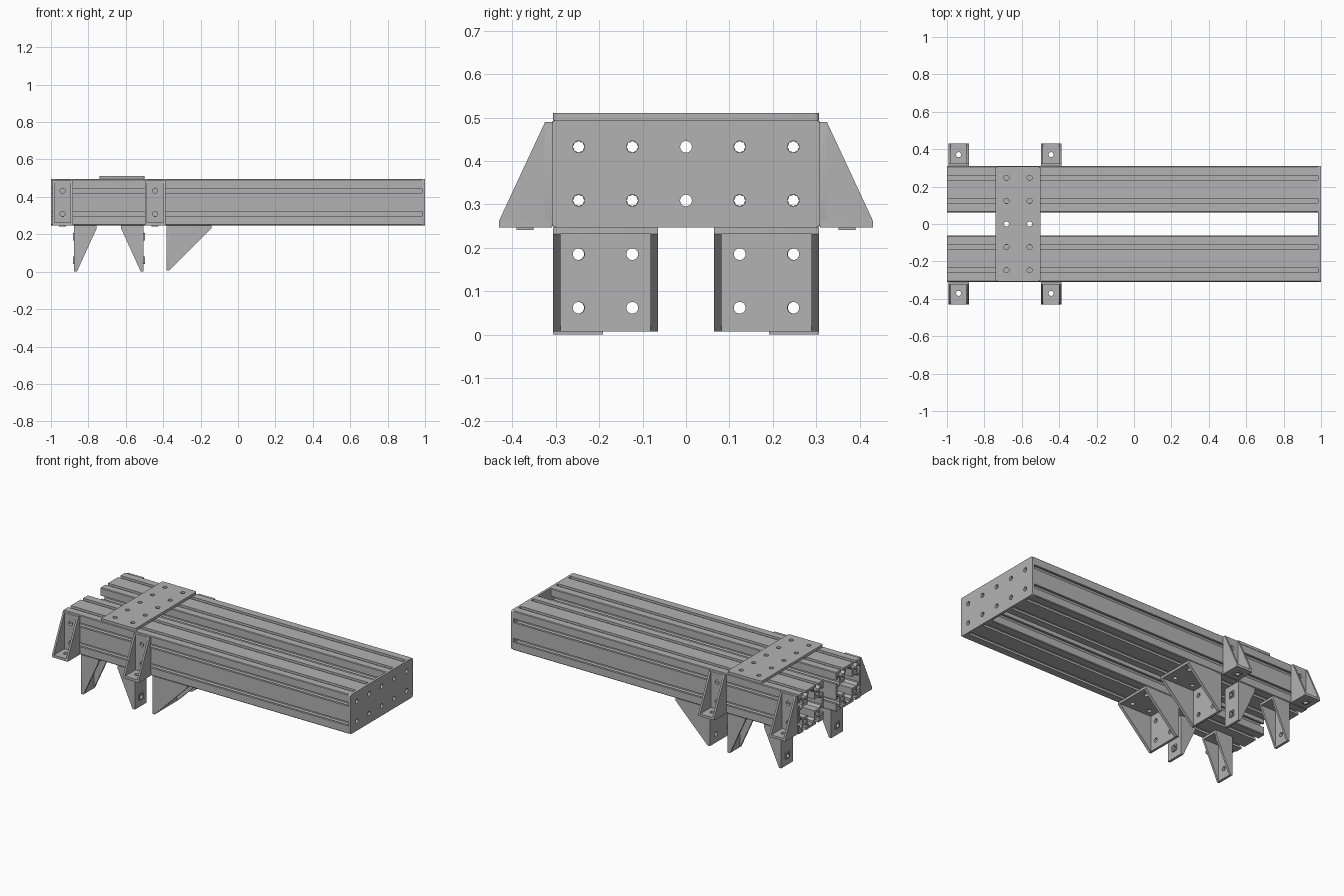
import bpy, bmesh, math
from mathutils import Matrix, Vector

cube = bpy.data.objects.get("Cube")
if cube:
    bpy.data.objects.remove(cube, do_unlink=True)

metal = bpy.data.materials.new("grey_metal")
GREY = (0.45, 0.45, 0.45, 1)
metal.diffuse_color = GREY
metal.use_nodes = True
metal.node_tree.nodes["Principled BSDF"].inputs["Base Color"].default_value = GREY

X, Y, Z = Vector((1, 0, 0)), Vector((0, 1, 0)), Vector((0, 0, 1))
CELL = 0.1236           # slot and hole spacing
HALF = CELL             # half the beam section
BEAM_Y, BEAM_Z = 0.1855, 0.371
BOTTOM, TOP = BEAM_Z - HALF, BEAM_Z + HALF
PLATE = 0.0155
HOLE = 0.0135


def circle(u, v, r, n=24):
    return [(u + r * math.cos(i * math.tau / n), v + r * math.sin(i * math.tau / n)) for i in range(n)]


def star(u, v, r1, r2, n=16):
    return [(u + r * math.cos(i * math.tau / n), v + r * math.sin(i * math.tau / n))
            for i in range(n) for r in [r1 if i % 2 else r2]]


def rounded(u0, v0, u1, v1, r):
    pts = []
    corners = [(u1 - r, v1 - r), (u0 + r, v1 - r), (u0 + r, v0 + r), (u1 - r, v0 + r)]
    for k, (u, v) in enumerate(corners):
        for i in range(5):
            a = (k + i / 4) * math.pi / 2
            pts.append((u + r * math.cos(a), v + r * math.sin(a)))
    return pts


def quarter_turns(points):
    """Repeat a section outline around the four sides."""
    out = []
    for k in range(4):
        for u, v in points:
            for _ in range(k):
                u, v = -v, u
            out.append((u, v))
    return out


def build(name, parts):
    """Extrude each outline (first loop outside, the rest holes) into one object.
    A part is (loops, origin, u axis, v axis, extrusion vector)."""
    bm = bmesh.new()
    for loops, origin, u, v, push in parts:
        curve = bpy.data.curves.new("outline", "CURVE")
        curve.dimensions, curve.fill_mode = "2D", "BOTH"
        curve.extrude = push.length / 2
        for loop in loops:
            spline = curve.splines.new("POLY")
            spline.points.add(len(loop) - 1)
            for p, (a, b) in zip(spline.points, loop):
                p.co = (a, b, 0, 1)
            spline.use_cyclic_u = True
        temp = bpy.data.objects.new("outline", curve)
        bpy.context.collection.objects.link(temp)
        graph = bpy.context.evaluated_depsgraph_get()
        mesh = bpy.data.meshes.new_from_object(temp.evaluated_get(graph))
        frame = Matrix((u, v, push.normalized())).transposed().to_4x4()
        frame.translation = Vector(origin) + push / 2
        mesh.transform(frame)
        bm.from_mesh(mesh)
        bpy.data.meshes.remove(mesh)
        bpy.data.objects.remove(temp, do_unlink=True)
        bpy.data.curves.remove(curve)
    bmesh.ops.remove_doubles(bm, verts=bm.verts, dist=0.00002)
    bmesh.ops.recalc_face_normals(bm, faces=bm.faces)
    for f in bm.faces:
        f.material_index = 0
    mesh = bpy.data.meshes.new(name)
    bm.to_mesh(mesh)
    bm.free()
    mesh.materials.clear()
    mesh.materials.append(metal)
    obj = bpy.data.objects.new(name, mesh)
    bpy.context.collection.objects.link(obj)
    bpy.ops.object.select_all(action="DESELECT")
    obj.select_set(True)
    bpy.context.view_layer.objects.active = obj
    bpy.ops.object.shade_smooth_by_angle(angle=math.radians(30))
    return obj


# Slotted beam section: two T-slots per side, four screw cores, hollow middle
slot = [(0, 0.0125), (0.014, 0.0125), (0.014, 0.031), (0.023, 0.031), (0.038, 0.0155)]
side = [(HALF, -HALF + 0.004)]
for centre in (-CELL / 2, CELL / 2):
    side += [(HALF - d, centre - w) for d, w in slot]
    side += [(HALF - d, centre + w) for d, w in reversed(slot)]
side.append((HALF, HALF - 0.004))
arm = [(0.036, -0.036), (0.082, -0.036), (0.095, -0.023), (0.109, -0.023)]
arm += [(u, -v) for u, v in reversed(arm[1:])]
section = [quarter_turns(side), quarter_turns(arm)]
section += [star(a * CELL / 2, b * CELL / 2, 0.0115, 0.0135) for a in (-1, 1) for b in (-1, 1)]

for label, s in (("left", 1), ("right", -1)):
    # the front faces -y, so these names follow the row in depth
    build("back_beam" if s > 0 else "front_beam",
          [(section, (-1, s * BEAM_Y, BEAM_Z), Y, Z, X * (2 - PLATE))])

# End plate and top joining plate, two rows of five holes each
rows = [k * CELL for k in (-2, -1, 0, 1, 2)]
WIDE = BEAM_Y + HALF
end_loops = [rounded(-WIDE, -HALF, WIDE, HALF, 0.01)]
end_loops += [circle(y, z, HOLE) for y in rows for z in (-CELL / 2, CELL / 2)]
build("end_plate", [(end_loops, (1 - PLATE, 0, BEAM_Z), Y, Z, X * PLATE)])
top_loops = [rounded(-0.12, -WIDE + 0.003, 0.12, WIDE - 0.003, 0.01)]
top_loops += [circle(x, y, HOLE) for y in rows for x in (-CELL / 2, CELL / 2)]
build("top_plate", [(top_loops, (-0.62, 0, TOP), X, Y, Z * (PLATE + 0.001))])


def bracket(name, origin, a, b, w, reach, height, width, wall, columns, tab_a=False, tab_b=False):
    """Gusset bracket: a leg along a, a leg along b, and two sloped side walls."""
    o = Vector(origin)
    t, h = 0.0155, width / 2
    holes_a = [d for d in (CELL / 2, CELL * 1.5) if d < reach]
    holes_b = [d for d in (CELL / 2, CELL * 1.5) if d < height]

    def leg(length, holes):
        return [rounded(-h, 0, h, length, 0.004)] + [circle(c, d, HOLE) for c in columns for d in holes]

    parts = [(leg(reach, holes_a), o, w, a, b * t), (leg(height, holes_b), o, w, b, a * t)]
    gusset = [(0, 0), (reach, 0), (reach, t), (t, height), (0, height)]
    for start, push in ((-h, wall), (h, -wall)):
        parts.append(([gusset], o + w * start, a, b, w * push))
    # Raised locating pads around the free holes
    for on, along, out, holes in ((tab_a, a, b, holes_a), (tab_b, b, a, holes_b)):
        if on:
            for d in holes:
                pad = [rounded(-0.019, d - 0.02, 0.019, d + 0.02, 0.003), circle(0, d, HOLE)]
                parts.append((pad, o, w, along, out * -0.006))
    build(name, parts)


for row, s in (("back", 1), ("front", -1)):
    # Brackets on the outer sides of the beams
    for place, x in (("end", -0.938), ("inner", -0.443)):
        bracket(f"{row}_{place}_side_bracket", (x, s * WIDE, BOTTOM), Y * s, Z, X,
                0.1215, 0.243, 0.11, 0.012, [0], tab_a=True)
    # Narrow hanging brackets, facing each other
    for place, x, d in (("end", -0.877, 1), ("inner", -0.504, -1)):
        bracket(f"{row}_{place}_hanging_bracket", (x, s * 0.2485, BOTTOM), X * d, -Z, Y,
                0.1215, BOTTOM, 0.115, 0.012, [0], tab_b=True)
    # Wide hanging bracket
    bracket(f"{row}_wide_bracket", (-0.381, s * BEAM_Y, BOTTOM), X, -Z, Y,
            0.24, 0.24, 0.243, 0.018, [-CELL / 2, CELL / 2])
